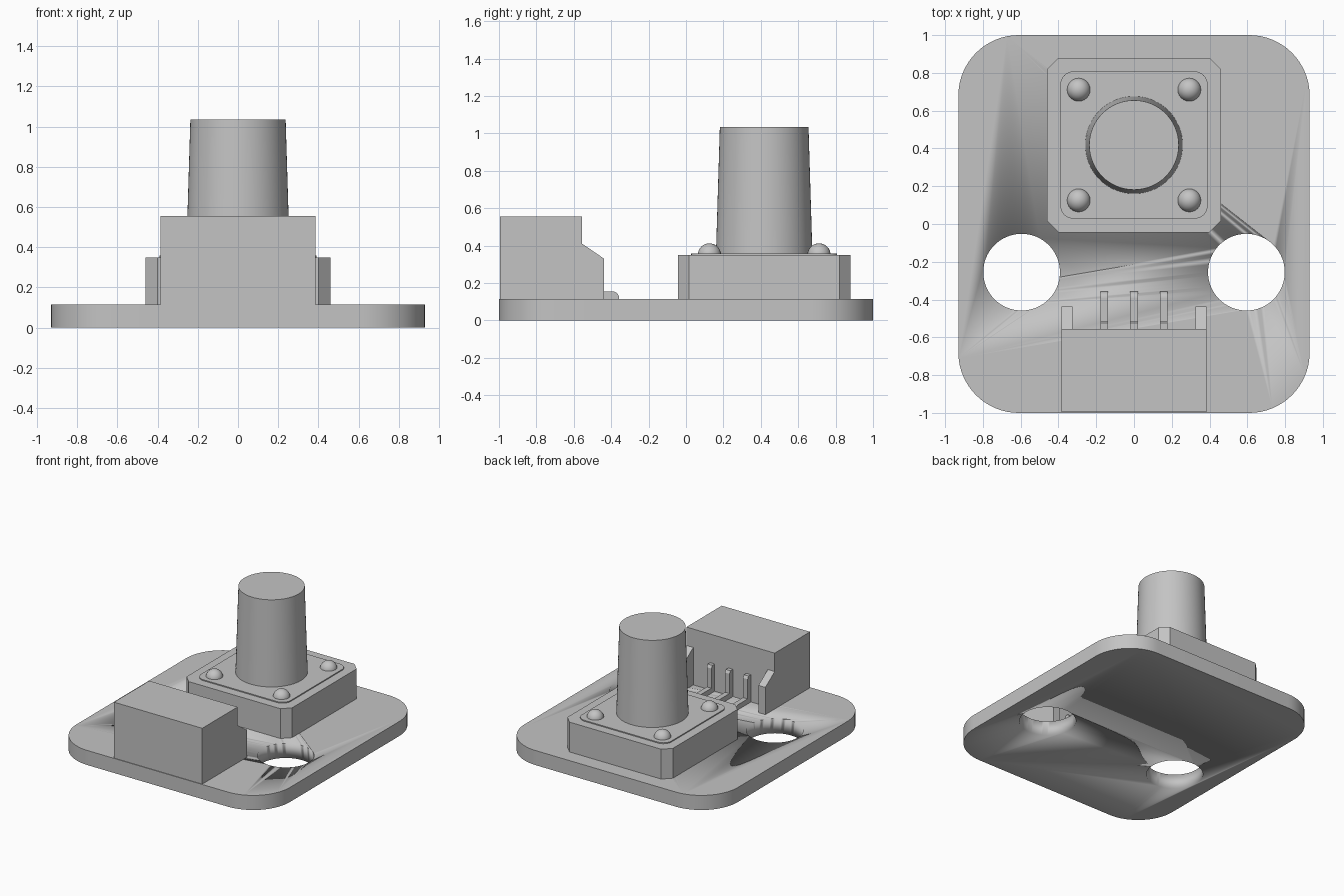
import bpy
import bmesh
from math import pi, sin, cos, radians
from mathutils import Vector

if "Cube" in bpy.data.objects:
    bpy.data.objects.remove(bpy.data.objects["Cube"], do_unlink=True)

grey = bpy.data.materials.new("plain grey")
grey.use_nodes = True
grey.diffuse_color = (0.55, 0.55, 0.55, 1)
grey.node_tree.nodes["Principled BSDF"].inputs["Base Color"].default_value = grey.diffuse_color

BOARD_TOP = 0.115
BUTTON_TOP = 0.35
BUTTON_Y = 0.418


def finish(name, bm, smooth=False):
    bmesh.ops.recalc_face_normals(bm, faces=bm.faces[:])
    mesh = bpy.data.meshes.new(name)
    bm.to_mesh(mesh)
    bm.free()
    mesh.materials.append(grey)
    obj = bpy.data.objects.new(name, mesh)
    bpy.context.collection.objects.link(obj)
    if smooth:
        bpy.ops.object.select_all(action='DESELECT')
        obj.select_set(True)
        bpy.context.view_layer.objects.active = obj
        bpy.ops.object.shade_smooth_by_angle(angle=radians(30))
    return obj


def prism(name, points, offset, smooth=False):
    """Extrude a closed outline along an offset vector."""
    bm = bmesh.new()
    face = bm.faces.new([bm.verts.new(p) for p in points])
    top = bmesh.ops.extrude_face_region(bm, geom=[face])["geom"]
    verts = [v for v in top if isinstance(v, bmesh.types.BMVert)]
    bmesh.ops.translate(bm, verts=verts, vec=Vector(offset))
    return finish(name, bm, smooth)


def rounded_rect(hx, hy, r, cy, z, steps):
    """Rectangle outline with arc corners; one step gives a chamfer."""
    points = []
    for i, (sx, sy) in enumerate([(1, 1), (-1, 1), (-1, -1), (1, -1)]):
        for k in range(steps + 1):
            a = (i + k / steps) * pi / 2
            points.append((sx * (hx - r) + r * cos(a), cy + sy * (hy - r) + r * sin(a), z))
    return points


def cone(name, x, y, z0, z1, r0, r1, segments=64):
    bm = bmesh.new()
    bmesh.ops.create_cone(bm, cap_ends=True, segments=segments,
                          radius1=r0, radius2=r1, depth=z1 - z0)
    bmesh.ops.translate(bm, verts=bm.verts[:], vec=(x, y, (z0 + z1) / 2))
    return finish(name, bm, smooth=True)


# Circuit board with two mounting holes
board = prism("board", rounded_rect(0.93, 1.0, 0.32, 0, 0, 16), (0, 0, BOARD_TOP), True)
for side, sx in (("left", 1), ("right", -1)):
    cutter = cone(side + "_hole_cutter", sx * 0.595, -0.255, -0.1, 0.3, 0.203, 0.203)
    cutter.hide_render = True
    cutter.hide_viewport = True
    cutter.display_type = 'WIRE'
    cut = board.modifiers.new(side + " hole", 'BOOLEAN')
    cut.operation = 'DIFFERENCE'
    cut.solver = 'EXACT'
    cut.object = cutter

# Push button: chamfered body, thin cover plate, tapered cap
prism("button_body", rounded_rect(0.46, 0.462, 0.06, BUTTON_Y, BOARD_TOP, 1),
      (0, 0, BUTTON_TOP - BOARD_TOP))
prism("button_cover", rounded_rect(0.39, 0.39, 0.07, BUTTON_Y, BUTTON_TOP, 8),
      (0, 0, 0.008), True)
cone("button_cap", 0, BUTTON_Y, BUTTON_TOP, 1.035, 0.258, 0.237)

# Domed rivets at the four corners of the cover
for sx in (-1, 1):
    for sy in (-1, 1):
        bm = bmesh.new()
        bmesh.ops.create_uvsphere(bm, u_segments=24, v_segments=16, radius=0.062)
        bmesh.ops.translate(bm, verts=bm.verts[:],
                            vec=(sx * 0.293, BUTTON_Y + sy * 0.293, BUTTON_TOP))
        finish("rivet", bm, smooth=True)

# Connector housing with two stepped side walls at its rear
HOUSING_BACK = -0.555
prism("connector_housing",
      [(-0.385, y, z) for y, z in ((-0.995, BOARD_TOP), (HOUSING_BACK, BOARD_TOP),
                                   (HOUSING_BACK, 0.555), (-0.995, 0.555))],
      (0.77, 0, 0))
wall = [(HOUSING_BACK, BOARD_TOP), (-0.438, BOARD_TOP), (-0.438, 0.33), (HOUSING_BACK, 0.41)]
for side, x in (("left", 0.325), ("right", -0.385)):
    prism(side + "_connector_wall", [(x, y, z) for y, z in wall], (0.06, 0, 0))

# Bent pins: upright against the housing, foot lying on the board
arc = [(-0.393 + 0.035 * cos(a), 0.12 + 0.035 * sin(a))
       for a in (k * pi / 12 for k in range(7))]
pin = [(HOUSING_BACK, BOARD_TOP), (-0.358, BOARD_TOP)] + arc + [
    (-0.513, 0.155), (-0.513, 0.31), (-0.525, 0.33), (HOUSING_BACK, 0.33)]
for x in (-0.158, 0, 0.158):
    prism("connector_pin", [(x - 0.02, y, z) for y, z in pin], (0.04, 0, 0))
